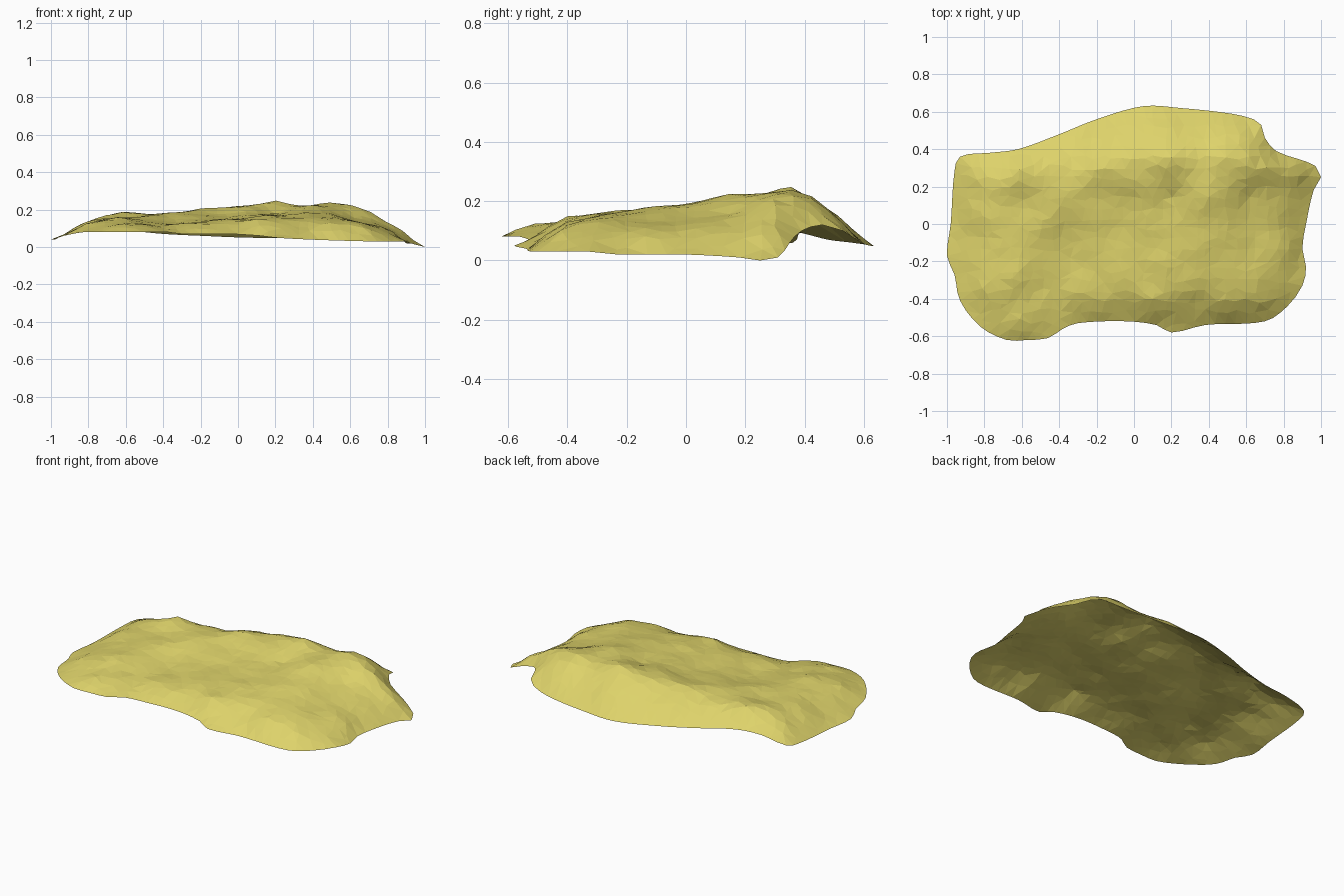
import bpy
import bmesh
import random
from mathutils import Vector, geometry, noise

default_cube = bpy.data.objects.get("Cube")
if default_cube:
    bpy.data.objects.remove(default_cube, do_unlink=True)

random.seed(4)
SPACING = 0.055

# Rim of the sheet: x, y and height, counter-clockwise from the right tip
rim = [
    (1, .25, 0), (.97, .31, .01), (.87, .35, .06), (.76, .39, .1),
    (.7, .46, .12), (.68, .53, .1), (.64, .56, .08), (.52, .59, .06),
    (.25, .62, .05), (.05, .63, .05), (-.2, .56, .06), (-.4, .48, .07),
    (-.62, .4, .09), (-.78, .38, .09), (-.93, .36, .06), (-.96, .28, .05),
    (-.98, 0, .04), (-1, -.17, .04), (-.96, -.27, .05), (-.93, -.41, .06),
    (-.82, -.55, .08), (-.68, -.62, .08), (-.57, -.62, .08), (-.46, -.61, .08),
    (-.38, -.56, .08), (-.3, -.53, .07), (-.05, -.52, .07), (.12, -.54, .06),
    (.2, -.58, .05), (.38, -.54, .04), (.7, -.52, .03), (.82, -.44, .03),
    (.9, -.33, .03), (.92, -.23, .02), (.9, -.13, .02), (.92, 0, .02),
    (.96, .18, .01),
]

# Crests, standing higher than their surroundings
crests = [
    (-.82, .25, .14), (-.6, .28, .2), (-.4, .32, .17), (-.18, .3, .21),
    (0, .36, .22), (.2, .36, .245), (.36, .32, .22), (.52, .4, .235),
    (.62, .34, .22), (.74, .3, .18), (.86, .28, .11), (.42, .12, .22),
    (-.45, .01, .165), (-.62, -.28, .16), (.12, -.42, .15), (.35, -.25, .16),
    (.68, -.4, .115),
]

# Hollows and gentle ground between the crests
hollows = [
    (-.58, .15, .16), (-.1, .13, .165), (.2, .14, .18), (.62, .16, .16),
    (.76, .18, .13), (.57, -.03, .15), (-.82, 0, .13), (-.37, -.12, .125),
    (-.5, -.35, .115), (0, -.15, .15), (-.2, -.44, .125), (.25, -.44, .11),
    (.5, -.44, .12), (.65, -.15, .135), (.82, -.12, .09), (-.6, -.53, .125),
    (-.82, -.35, .12), (.2, .52, .15), (.55, .51, .15), (-.2, .48, .13),
]


def solve(rows):
    """Gauss-Jordan elimination; each row ends with its right-hand side."""
    size = len(rows)
    for col in range(size):
        best = max(range(col, size), key=lambda r: abs(rows[r][col]))
        rows[col], rows[best] = rows[best], rows[col]
        pivot = rows[col][col]
        rows[col] = [v / pivot for v in rows[col]]
        for r in range(size):
            factor = rows[r][col]
            if r != col and factor:
                rows[r] = [a - factor * b for a, b in zip(rows[r], rows[col])]
    return [row[-1] for row in rows]


def flat_distance(a, b):
    return (a.xy - b.xy).length


def smooth_loop(points):
    """Closed curve through the points, cut into short even pieces."""
    curve, count = [], len(points)
    for i in range(count):
        before, a, b, after = (points[(i + k) % count] for k in (-1, 0, 1, 2))
        reach = (b - a).length / 3
        start = a + (b - before).normalized() * reach
        end = b - (after - a).normalized() * reach
        pieces = max(1, round((b - a).length / SPACING))
        curve += geometry.interpolate_bezier(a, start, end, b, pieces + 1)[:-1]
    return curve


# Surface stretched through the whole rim and every inner anchor
outline = smooth_loop([Vector(p) for p in rim])
anchors = outline + [Vector(p) for p in crests + hollows]
weights = solve([[flat_distance(a, b) for b in anchors] + [a.z] for a in anchors])


def rim_distance(point):
    gaps = []
    for a, b in zip(outline, outline[1:] + outline[:1]):
        t = geometry.intersect_point_line(point, a.xy, b.xy)[1]
        gaps.append((a.xy.lerp(b.xy, max(0, min(1, t))) - point).length)
    return min(gaps)


def height(point):
    z = sum(w * flat_distance(point, a) for w, a in zip(weights, anchors))
    ripple = noise.noise(Vector((point.x * 7, point.y * 7, 0)))
    return max(0, z + ripple * 0.012 * min(1, rim_distance(point) * 8))


# Flat layout: the rim plus irregularly scattered inner points
layout = [p.xy for p in outline]
columns, rows = int(2 / SPACING), int(1.3 / SPACING)
for i in range(columns):
    for j in range(rows):
        shift = Vector((random.uniform(-.3, .3), random.uniform(-.3, .3)))
        point = (Vector((i - columns / 2, j - rows / 2)) + shift) * SPACING
        if rim_distance(point) > SPACING * 0.45:
            layout.append(point)

result = geometry.delaunay_2d_cdt(layout, [], [list(range(len(outline)))], 1, 1e-5)
flat_points, triangles = result[0], result[2]

# Raise the layout into the draped single-layer sheet
bm = bmesh.new()
verts = [bm.verts.new((p.x, p.y, height(p))) for p in flat_points]
for tri in triangles:
    bm.faces.new([verts[i] for i in tri])
loose = [v for v in bm.verts if not v.link_faces]
bmesh.ops.delete(bm, geom=loose, context='VERTS')
bm.normal_update()
if sum(f.normal.z for f in bm.faces) < 0:
    bmesh.ops.reverse_faces(bm, faces=bm.faces)

mesh = bpy.data.meshes.new("draped_sheet")
bm.to_mesh(mesh)
bm.free()
sheet = bpy.data.objects.new("draped_sheet", mesh)
bpy.context.collection.objects.link(sheet)

# Single yellow colour
yellow = bpy.data.materials.new("pale_yellow")
yellow.use_nodes = True
colour = (0.73, 0.65, 0.145, 1)
yellow.diffuse_color = colour
yellow.node_tree.nodes["Principled BSDF"].inputs["Base Color"].default_value = colour
mesh.materials.append(yellow)
